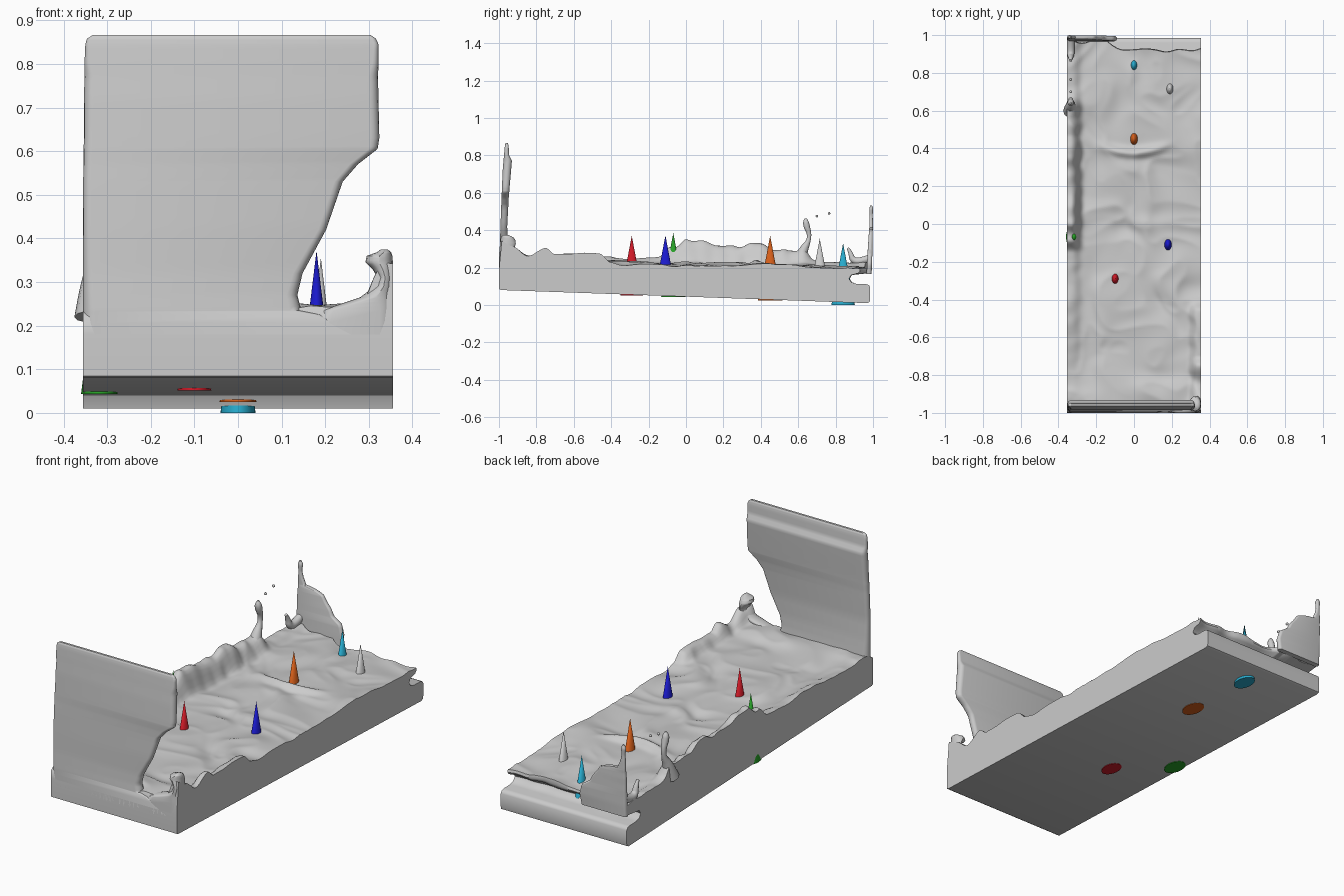
import bpy, bmesh, math
from mathutils import Vector, noise

if "Cube" in bpy.data.objects:
    bpy.data.objects.remove(bpy.data.objects["Cube"])

W = 0.355


def lerp_keys(keys, t):
    for (a, va), (b, vb) in zip(keys, keys[1:]):
        if t <= b:
            f = max(0, (t - a) / (b - a))
            f = f * f * (3 - 2 * f)
            return va + (vb - va) * f
    return keys[-1][1]


def finish(name, bm, angle=50):
    bmesh.ops.recalc_face_normals(bm, faces=bm.faces)
    me = bpy.data.meshes.new(name)
    bm.to_mesh(me)
    bm.free()
    ob = bpy.data.objects.new(name, me)
    bpy.context.collection.objects.link(ob)
    bpy.ops.object.select_all(action='DESELECT')
    ob.select_set(True)
    bpy.context.view_layer.objects.active = ob
    bpy.ops.object.shade_smooth_by_angle(angle=math.radians(angle))
    return ob


def skin(name, rings, closed=True, angle=50):
    """Bridge successive rings of points and cap both ends."""
    bm = bmesh.new()
    vs = [[bm.verts.new(p) for p in r] for r in rings]
    n = len(vs[0])
    for a, b in zip(vs, vs[1:]):
        for i in range(n):
            j = (i + 1) % n
            bm.faces.new((a[i], a[j], b[j], b[i]))
    bm.faces.new(vs[0][::-1])
    bm.faces.new(vs[-1])
    return finish(name, bm, angle)


def sheet(name, rows, sub=4):
    """Upright thin sheet from rows of (z, x left, x right, y front, y back)."""
    fine = []
    for a, b in zip(rows, rows[1:]):
        fine += [[u + (v - u) * k / sub for u, v in zip(a, b)] for k in range(sub)]
    fine.append(rows[-1])
    rings = []
    for z, xl, xr, yf, yb in fine:
        ry, cy = (yb - yf) / 2, (yf + yb) / 2
        rx = min(ry, (xr - xl) / 2)
        ring = []
        for cx, start in ((xr - rx, -90), (xl + rx, 90)):
            for k in range(9):
                t = math.radians(start + 22.5 * k)
                ring.append((cx + rx * math.cos(t), cy + ry * math.sin(t), z))
        rings.append(ring)
    return skin(name, rings)


def strand(name, pts):
    """Tapering splash strand through points (x, y, z, radius)."""
    cu = bpy.data.curves.new(name, 'CURVE')
    cu.dimensions = '3D'
    cu.bevel_depth = 1
    cu.bevel_resolution = 3
    cu.use_fill_caps = True
    sp = cu.splines.new('NURBS')
    sp.points.add(len(pts) - 1)
    for p, (x, y, z, r) in zip(sp.points, pts):
        p.co = (x, y, z, 1)
        p.radius = r
    sp.use_endpoint_u = True
    sp.order_u = 3
    ob = bpy.data.objects.new(name, cu)
    bpy.context.collection.objects.link(ob)
    bpy.ops.object.select_all(action='DESELECT')
    ob.select_set(True)
    bpy.context.view_layer.objects.active = ob
    bpy.ops.object.convert(target='MESH')
    bpy.ops.object.shade_smooth()


def bottom(y):
    return 0.08 - 0.0353 * (y + 1)


# Crest heights along the left and right walls
LEFT = [(-1, 0), (-.5, .02), (-.15, .03), (-.08, .08), (0, .125), (.1, .12), (.22, .095), (.3, .1),
        (.4, .115), (.47, .085), (.55, .07), (.62, .09), (.68, .03), (.9, .02), (1, .02)]
RIGHT = [(-1, .1), (-.93, .07), (-.85, .03), (-.75, .07), (-.7, .035), (-.46, .04), (-.4, 0), (1, 0)]


def height(x, y):
    p = Vector((x, y, 0))
    warp = Vector((noise.noise(p * 4), noise.noise(p * 4 + Vector((7, 3, 1))), 0)) * 0.12
    q = p + warp
    h = 0.238 - 0.019 * (y + 1) + 0.02 * noise.noise(q * 5)
    h += 0.014 * (0.3 - abs(noise.noise(q * 7 + Vector((2, 9, 4)))))
    # Curved wave in front of the orange cone
    h += 0.028 * math.exp(-((y - .375 - 1.2 * x * x) / .025) ** 2 - (x / .16) ** 4)
    wob = 0.012 * noise.noise(Vector((0, y * 14, 5)))
    dl, dr = (x + W) / (0.062 + wob), (W - x) / (0.05 + wob)
    h += lerp_keys(LEFT, y) * math.exp(-dl ** 4) * (1 + 0.25 * noise.noise(Vector((x * 9, y * 16, 2))))
    h += lerp_keys(RIGHT, y) * math.exp(-dr ** 4)
    return h


# Fluid slab: lengthwise profile swept across the width, with a groove at the back
NX, NY = 64, 190
rings = []
for i in range(NX + 1):
    x = -W + 2 * W * i / NX
    n = noise.noise(Vector((x * 9, 3, 0)))
    edge = 0.925 + 0.03 * n + 0.05 / (1 + math.exp((x + .12) * 40))
    inset = 0.88 + 0.015 * n
    prof = [(-.99, .08), (0, bottom(0)), (.97, .01), (.982, .016), (.985, .03), (.985, .095), (.978, .107),
            (.96, .112), (.91, .113), (inset, .122), (inset - .012, .14), (inset, .16), (edge - .01, .17)]
    top = height(x, edge)
    prof.append((edge, (top + .17) / 2))
    for k in range(NY + 1):
        y = edge - .004 + (-.985 - edge + .004) * k / NY
        prof.append((y, height(x, y)))
    prof += [(-.997, .22), (-1, .18), (-1, .085)]
    rings.append([(x, y, z) for y, z in prof])
skin("fluid_slab", rings)

# Tall sheet of fluid climbing the front wall
sheet("front_wave_sheet", [
    (.15, -W, .34, -1, -.95), (.225, -W, .2, -1, -.945), (.235, -W, .145, -1, -.945),
    (.27, -W, .136, -.998, -.948), (.32, -W, .148, -.995, -.952), (.42, -W, .202, -.992, -.956),
    (.53, -W, .24, -.988, -.95), (.57, -.354, .275, -.986, -.948), (.605, -.354, .32, -.985, -.945),
    (.63, -.353, .324, -.984, -.943), (.72, -.353, .322, -.98, -.935), (.77, -.352, .321, -.976, -.931),
    (.80, -.352, .322, -.973, -.945), (.845, -.35, .322, -.969, -.948), (.858, -.346, .316, -.967, -.95),
    (.866, -.333, .304, -.964, -.953)])

# Curled splash in the front right corner
sheet("front_corner_curl", [
    (.15, .16, W, -1, -.94), (.235, .19, W, -1, -.94), (.265, .28, W, -1, -.93), (.29, .313, W, -.998, -.92),
    (.31, .32, W, -.996, -.915), (.33, .308, W, -.994, -.91), (.345, .292, W, -.992, -.912),
    (.36, .295, .354, -.99, -.92), (.368, .318, .351, -.985, -.935), (.375, .328, .343, -.975, -.95)], 3)

# Splash in the back left corner
sheet("back_corner_splash", [
    (.165, -W, -.1, .965, .992), (.22, -W, -.09, .968, .995), (.27, -W, -.105, .97, .996),
    (.30, -W, -.15, .972, .997), (.33, -W, -.165, .974, .997), (.36, -W, -.19, .976, .998),
    (.39, -.353, -.21, .978, .998), (.405, -.353, -.25, .979, .999), (.415, -.353, -.31, .98, .999),
    (.45, -.352, -.325, .98, .999), (.48, -.35, -.332, .981, .998), (.515, -.354, -.328, .98, 1),
    (.532, -.346, -.336, .985, .995)])
strand("back_splash_arm", [(-.335, .98, .25, .02), (-.335, .93, .23, .022), (-.335, .89, .24, .018),
                           (-.335, .88, .28, .012), (-.335, .865, .305, .007)])

# Splash strand and droplets on the left wall
strand("left_splash_strand", [(-.335, .6, .22, .04), (-.335, .625, .29, .028), (-.335, .655, .34, .012),
                              (-.335, .66, .38, .012), (-.335, .645, .42, .018), (-.335, .64, .45, .016),
                              (-.335, .64, .463, .005)])
for y, z in ((.70, .475), (.765, .49)):
    bpy.ops.mesh.primitive_uv_sphere_add(segments=12, ring_count=8, radius=.007, location=(-.335, y, z))
    bpy.context.object.name = "droplet"
    bpy.ops.object.shade_smooth()


# Elliptical marker cones standing through the slab
CONES = [("red", -.1, -.29, .37, 0, (.6, .01, .02)), ("blue", .18, -.11, .372, .06, (.01, .01, .6)),
         ("orange", 0, .45, .37, 0, (.65, .11, .01)), ("grey", .19, .715, .355, .05, None),
         ("cyan", 0, .84, .33, -1, (.02, .4, .6)), ("green", -.318, -.068, .385, 0, (.02, .35, .02))]
for label, x, y, tip, base, col in CONES:
    z0 = 0 if base < 0 else base or bottom(y) - .004
    d = tip - z0
    bpy.ops.mesh.primitive_cone_add(vertices=32, radius1=1, radius2=0, depth=1, location=(x, y, z0 + d / 2))
    ob = bpy.context.object
    ob.name = label + "_cone"
    ob.scale = (.122 * d, .19 * d, d)
    bpy.ops.object.shade_smooth_by_angle(angle=math.radians(40))
    if col:
        mat = bpy.data.materials.new(label)
        mat.diffuse_color = (*col, 1)
        mat.use_nodes = True
        mat.node_tree.nodes["Principled BSDF"].inputs["Base Color"].default_value = mat.diffuse_color
        ob.data.materials.append(mat)
